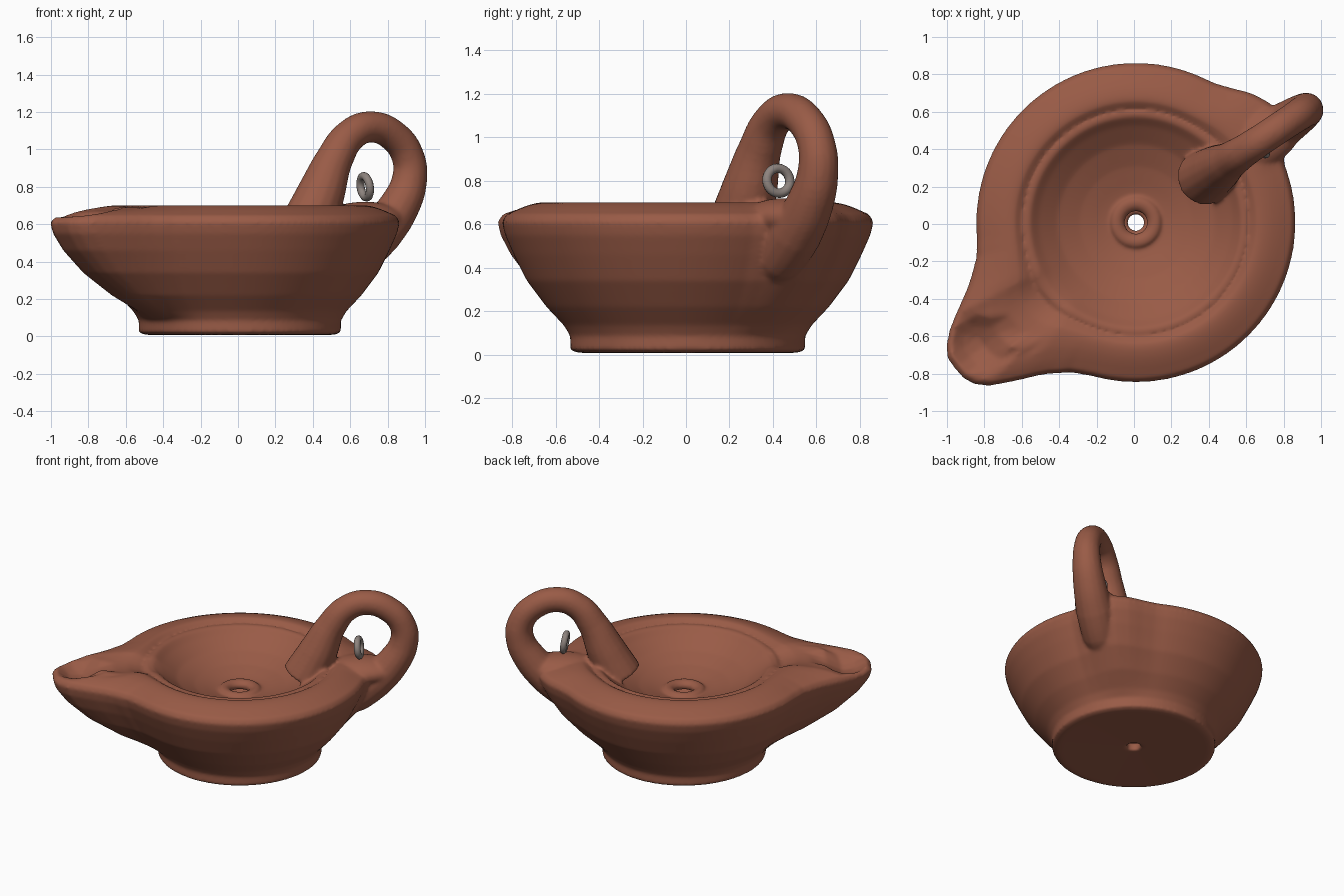
import bpy, bmesh, math
from mathutils import Vector

cube = bpy.data.objects.get("Cube")
if cube:
    bpy.data.objects.remove(cube)


def material(name, rgb):
    m = bpy.data.materials.new(name)
    m.use_nodes = True
    m.diffuse_color = (*rgb, 1)
    m.node_tree.nodes["Principled BSDF"].inputs["Base Color"].default_value = (*rgb, 1)
    return m


clay = material("terracotta", (0.32, 0.105, 0.062))
metal = material("dull grey", (0.27, 0.23, 0.21))


def lookup(table, x):
    for (x0, y0), (x1, y1) in zip(table, table[1:]):
        if x <= x1:
            return y0 + (y1 - y0) * (x - x0) / (x1 - x0)
    return 0


def degrees_off(angle, axis):
    return abs(math.degrees(math.remainder(angle - axis, math.tau)))


SPOUT = math.radians(219.5)
HANDLE = math.radians(33.5)
FLARE = math.radians(41)
# how far the nozzle and the handle root reach past the round bowl, by degrees off axis
REACH = [(0, .39), (4, .39), (8, .335), (11, .26), (16.5, .14), (20, .085), (27, .018), (34, 0)]
ROOT = [(0, .11), (7, .075), (14, .025), (20, 0)]

# closed section of the hollow bowl: radius, height, share of reach
PROFILE = [
    (.045, .02, 0), (.50, .008, 0), (.54, .02, 0), (.54, .085, .02), (.57, .135, .2),
    (.65, .22, .47), (.74, .34, .73), (.80, .46, .92), (.84, .55, .99), (.855, .61, 1),
    (.835, .645, .97), (.79, .665, .88), (.76, .678, .74), (.72, .692, .58), (.68, .70, .4),
    (.65, .70, .24), (.625, .685, .15), (.605, .668, .1), (.585, .682, .06), (.56, .672, .03),
    (.52, .635, 0), (.42, .565, 0), (.30, .515, 0), (.19, .485, 0), (.14, .475, 0),
    (.125, .50, 0), (.09, .50, 0), (.058, .475, 0), (.065, .44, 0), (.3, .46, 0),
    (.56, .6, 0), (.72, .56, .5), (.64, .3, .4), (.48, .09, 0), (.045, .08, 0)]
TOP = range(10, 21)

# bowl with drawn-out nozzle
bm = bmesh.new()
SEG = 120
nozzle = Vector((-.82, -.635))
rings = []
for i in range(SEG):
    a = math.tau * i / SEG
    off = degrees_off(a, SPOUT)
    reach = lookup(REACH, off) + lookup(ROOT, degrees_off(a, FLARE))
    ring = []
    for k, (r, z, share) in enumerate(PROFILE):
        r += share * reach
        p = Vector((r * math.cos(a) + .01, r * math.sin(a) + .008))
        if k in TOP:
            # wick dish and the shallow channel leading to it
            d = (p - nozzle).length / .17
            z -= .1 * max(0, 1 - d * d)
            if r < .9:
                z -= .035 * max(0, 1 - (off / 13) ** 2) * min(1, (r - .5) * 5)
        ring.append(bm.verts.new((p.x, p.y, z)))
    rings.append(ring)
for i in range(SEG):
    a, b = rings[i], rings[(i + 1) % SEG]
    for k in range(len(PROFILE)):
        n = (k + 1) % len(PROFILE)
        bm.faces.new((a[k], b[k], b[n], a[n]))
bmesh.ops.recalc_face_normals(bm, faces=bm.faces)
mesh = bpy.data.meshes.new("lamp_body")
bm.to_mesh(mesh)
bm.free()
body = bpy.data.objects.new("lamp_body", mesh)
bpy.context.collection.objects.link(body)
mesh.materials.append(clay)

# loop handle: distance out along its direction, height, thickness
PATH = [(.44, .58, .15), (.53, .76, .13), (.62, .95, .1), (.72, 1.075, .088), (.85, 1.12, .084),
        (1.0, 1.07, .085), (1.09, .96, .088), (1.1, .84, .095), (1.03, .69, .11),
        (.91, .56, .125), (.78, .45, .12), (.64, .37, .08)]
curve = bpy.data.curves.new("loop_handle", "CURVE")
curve.dimensions = "3D"
curve.bevel_depth = 1
curve.bevel_resolution = 6
curve.resolution_u = 6
curve.use_fill_caps = True
spline = curve.splines.new("BEZIER")
spline.bezier_points.add(len(PATH) - 1)
for bp, (u, z, r) in zip(spline.bezier_points, PATH):
    bp.co = (u * math.cos(HANDLE), u * math.sin(HANDLE), z)
    bp.radius = r
    bp.handle_left_type = bp.handle_right_type = "AUTO"
handle = bpy.data.objects.new("loop_handle", curve)
bpy.context.collection.objects.link(handle)
curve.materials.append(clay)
bpy.ops.object.select_all(action="DESELECT")
handle.select_set(True)
bpy.context.view_layer.objects.active = handle
bpy.ops.object.convert(target="MESH")

# clay pad filling the bottom of the handle opening
bpy.ops.mesh.primitive_uv_sphere_add(segments=32, ring_count=16, radius=1,
                                     location=(.68, .45, .63), rotation=(0, 0, HANDLE))
pad = bpy.context.object
pad.scale = (.25, .15, .09)
pad.data.materials.append(clay)

# knead the parts into one clay body with soft joints
for part in (body, handle, pad):
    part.select_set(True)
bpy.context.view_layer.objects.active = body
bpy.ops.object.join()
remesh = body.modifiers.new("fuse", "REMESH")
remesh.mode = "VOXEL"
remesh.voxel_size = .012
remesh.use_smooth_shade = True
soften = body.modifiers.new("soften", "SMOOTH")
soften.factor = .5
soften.iterations = 6

# small ring hanging inside the handle
bpy.ops.mesh.primitive_torus_add(major_radius=.058, minor_radius=.022, major_segments=24,
                                 minor_segments=10, location=(.68, .425, .8),
                                 rotation=(0, math.radians(82), math.radians(25)))
hoop = bpy.context.object
hoop.name = "small_ring"
hoop.data.materials.append(metal)
bpy.ops.object.shade_smooth()
